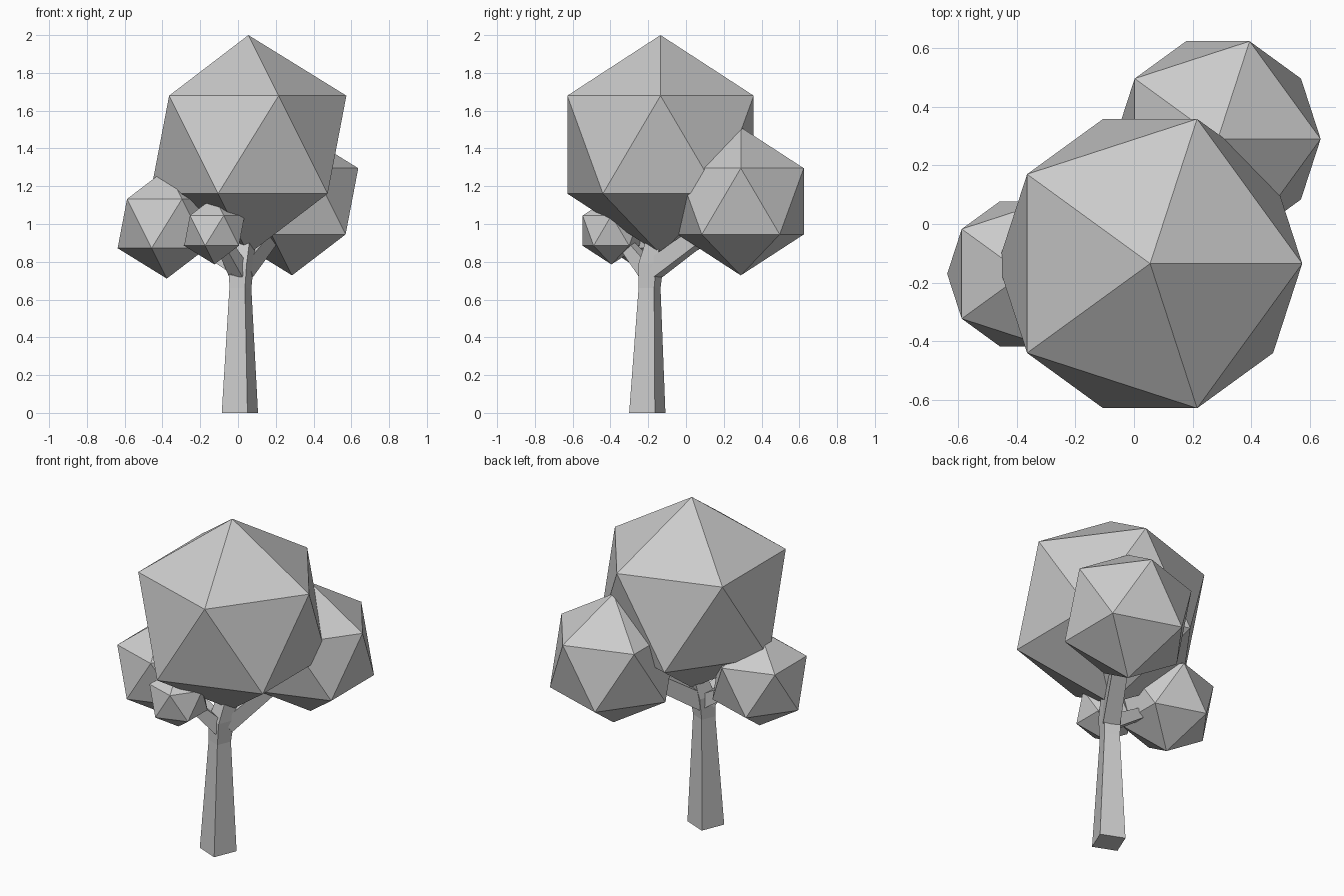
import bpy, bmesh, math
from mathutils import Vector, Matrix

if "Cube" in bpy.data.objects:
    bpy.data.objects.remove(bpy.data.objects["Cube"])


def foliage(name, centre, radius):
    bpy.ops.mesh.primitive_ico_sphere_add(subdivisions=1, radius=radius, location=centre)
    bpy.context.object.name = name


def limb(name, stations, follow=True):
    """Square-section limb through (centre, corner radius) stations."""
    bm = bmesh.new()
    axis = Vector(stations[-1][0]) - Vector(stations[0][0])
    rot = axis.to_track_quat('Z', 'Y').to_matrix() if follow else Matrix.Identity(3)
    turn = math.radians(45 if follow else 22.6)
    rings = []
    for c, r in stations:
        ring = []
        for i in range(4):
            a = turn + i * math.pi / 2
            ring.append(bm.verts.new(Vector(c) + rot @ Vector((r * math.cos(a), r * math.sin(a), 0))))
        rings.append(ring)
    for lo, hi in zip(rings, rings[1:]):
        for i in range(4):
            j = (i + 1) % 4
            bm.faces.new((lo[i], lo[j], hi[j], hi[i]))
    bm.faces.new(rings[0][::-1])
    bm.faces.new(rings[-1])
    mesh = bpy.data.meshes.new(name)
    bm.to_mesh(mesh)
    bm.free()
    bpy.context.collection.objects.link(bpy.data.objects.new(name, mesh))


# Faceted leaf clumps
foliage("crown_foliage", (0.055, -0.135, 1.42), 0.58)
foliage("back_right_foliage", (0.286, 0.29, 1.12), 0.392)
foliage("left_foliage", (-0.377, -0.17, 1.002), 0.291)
foliage("front_foliage", (-0.125, -0.395, 0.965), 0.179)

# Tapered trunk running up into the crown
limb("trunk", [((0.01, -0.205, 0), 0.104), ((0.0125, -0.193, 0.66), 0.063),
               ((0.018, -0.185, 0.79), 0.072), ((0.045, -0.15, 0.95), 0.055)], follow=False)

# Branches reaching into the smaller clumps
limb("back_right_branch", [((0.025, -0.17, 0.76), 0.068), ((0.18, 0.1, 0.96), 0.06)])
limb("left_branch", [((0.0, -0.19, 0.76), 0.055), ((-0.22, -0.18, 0.9), 0.04)])
limb("front_branch", [((0.005, -0.2, 0.75), 0.06), ((-0.09, -0.34, 0.92), 0.04)])
